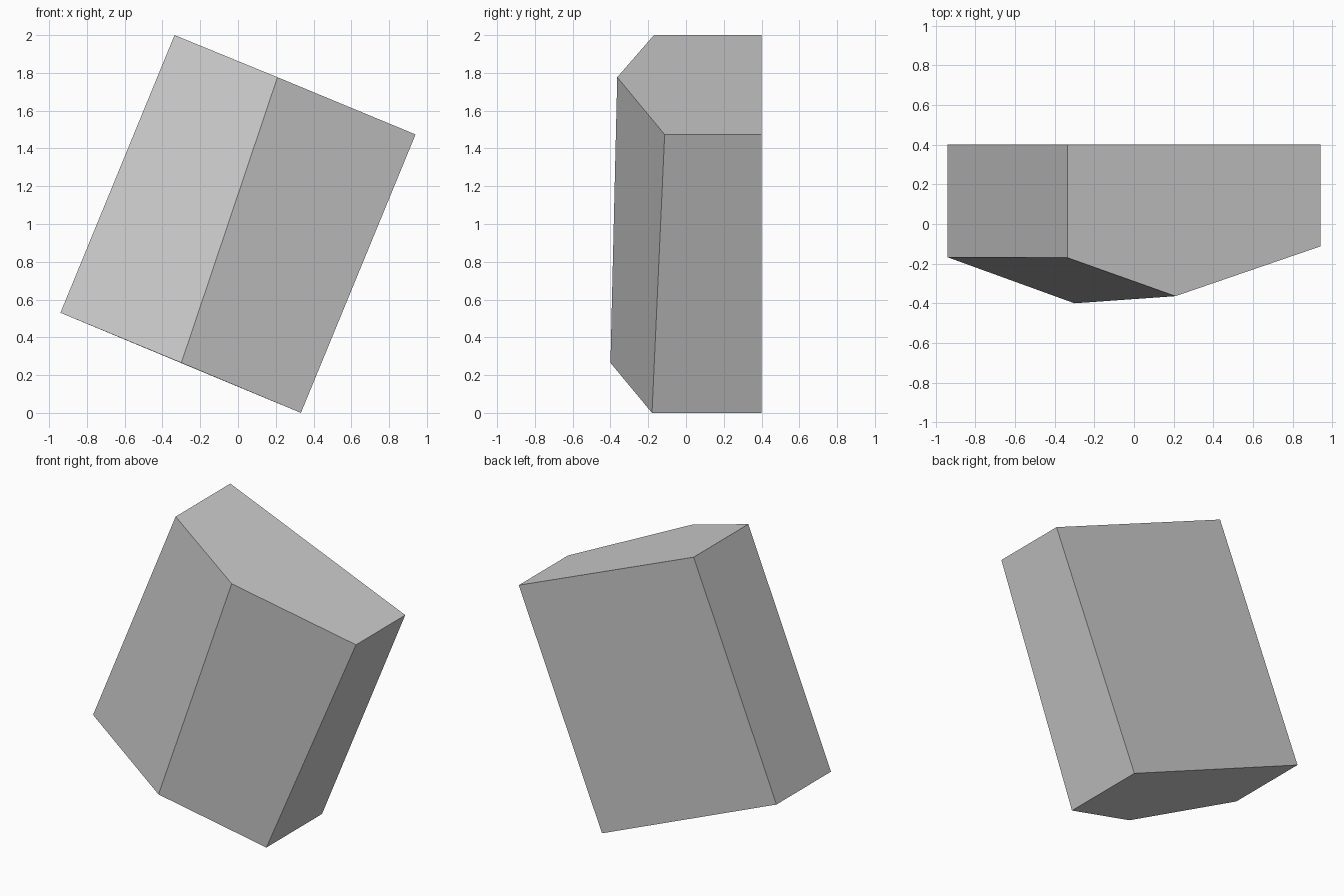
import bpy
import bmesh

if "Cube" in bpy.data.objects:
    bpy.data.objects.remove(bpy.data.objects["Cube"])

BACK = 0.40
# Five-sided end profiles: front-left, front ridge, front-right, back-right, back-left
top = [(-0.336, -0.17, 2.0), (0.209, -0.364, 1.777), (0.94, -0.113, 1.474),
       (0.94, BACK, 1.474), (-0.336, BACK, 2.0)]
bottom = [(-0.94, -0.168, 0.53), (-0.30, -0.40, 0.265), (0.333, -0.18, 0.0),
          (0.333, BACK, 0.0), (-0.94, BACK, 0.53)]

# Tilted block with a ridged front, bridged between the two ends
bm = bmesh.new()
t = [bm.verts.new(p) for p in top]
b = [bm.verts.new(p) for p in bottom]
bm.faces.new(t)
bm.faces.new(b[::-1])
for i in range(5):
    j = (i + 1) % 5
    bm.faces.new((b[i], b[j], t[j], t[i]))
bmesh.ops.recalc_face_normals(bm, faces=bm.faces)

mesh = bpy.data.meshes.new("tilted_block")
bm.to_mesh(mesh)
bm.free()
bpy.context.collection.objects.link(bpy.data.objects.new("tilted_block", mesh))
